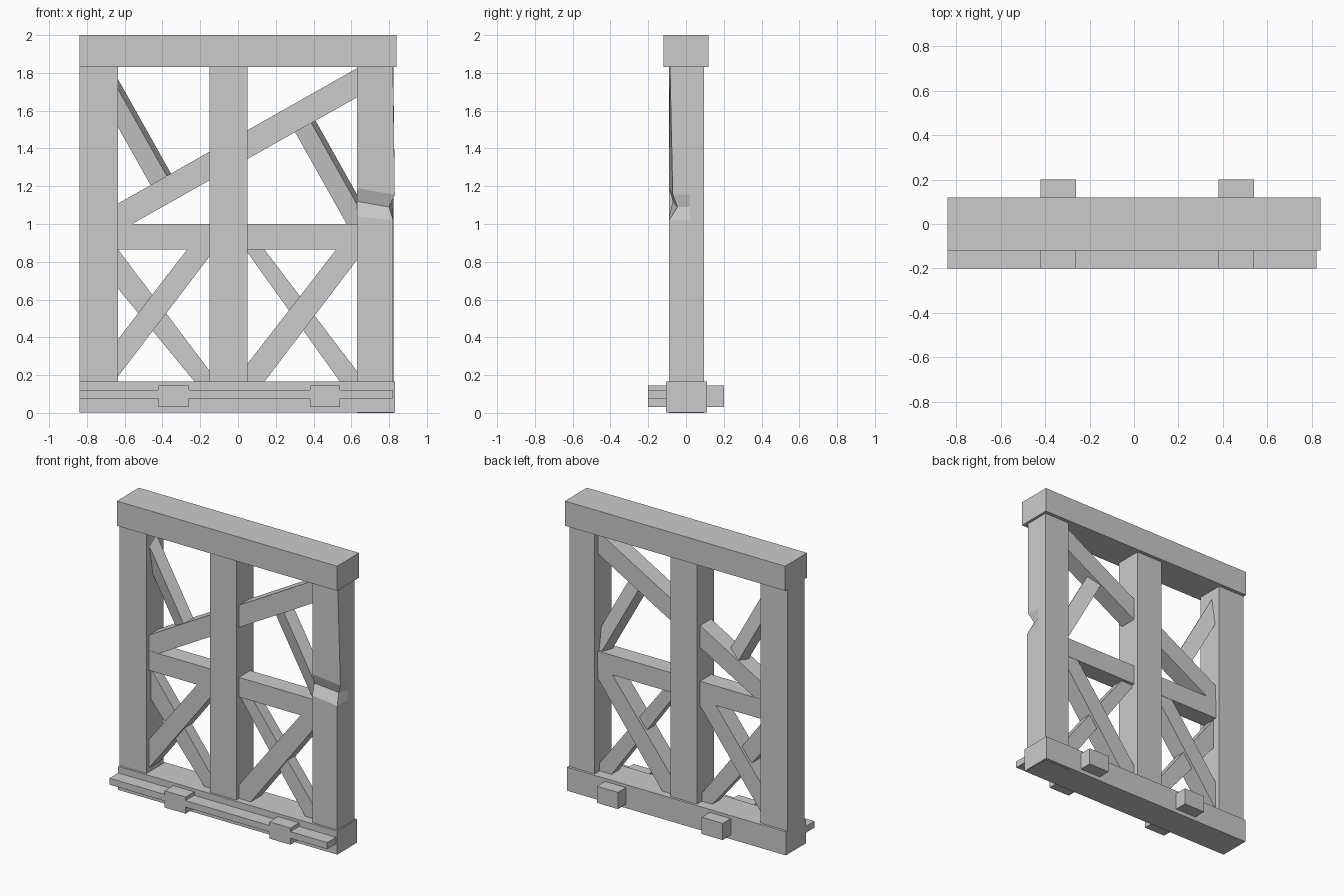
import bpy, bmesh, math
from mathutils import Vector

if "Cube" in bpy.data.objects:
    bpy.data.objects.remove(bpy.data.objects["Cube"])


def make_object(name, bm):
    bmesh.ops.recalc_face_normals(bm, faces=bm.faces)
    mesh = bpy.data.meshes.new(name)
    bm.to_mesh(mesh)
    bm.free()
    obj = bpy.data.objects.new(name, mesh)
    bpy.context.collection.objects.link(obj)
    return obj


def loft(name, rings):
    """Closed solid through rings with equal point counts."""
    bm = bmesh.new()
    loops = [[bm.verts.new(p) for p in ring] for ring in rings]
    n = len(loops[0])
    for a, b in zip(loops, loops[1:]):
        for i in range(n):
            j = (i + 1) % n
            bm.faces.new((a[i], a[j], b[j], b[i]))
    bm.faces.new(loops[0])
    bm.faces.new(loops[-1])
    return make_object(name, bm)


def prism(name, pts, y0, y1):
    """Front-view (x, z) outline extruded along y."""
    return loft(name, [[(x, y, z) for x, z in pts] for y in (y0, y1)])


def box(name, x0, x1, y0, y1, z0, z1):
    return prism(name, [(x0, z0), (x1, z0), (x1, z1), (x0, z1)], y0, y1)


def twisted_bar(name, start, end, width, thick, twist):
    """Rectangular bar in the xz plane, rolled about its own axis."""
    a, b = Vector((start[0], 0, start[1])), Vector((end[0], 0, end[1]))
    d = (b - a).normalized()
    n = Vector((-d.z, 0, d.x)) * math.cos(twist) + Vector((0, -1, 0)) * math.sin(twist)
    m = d.cross(n)
    corners = [n * (sw * width / 2) + m * (st * thick / 2)
               for sw, st in ((-1, -1), (1, -1), (1, 1), (-1, 1))]
    return loft(name, [[p + c for c in corners] for p in (a, b)])


# Top and bottom beams
box("top_beam", -0.84, 0.84, -0.12, 0.12, 1.83, 2.0)
box("bottom_beam", -0.84, 0.83, -0.105, 0.112, 0.003, 0.165)

# Front ledge and the pegs that cross the bottom beam
box("front_ledge", -0.84, 0.82, -0.2, -0.1, 0.075, 0.12)
for i, x in enumerate((-0.42, 0.38)):
    box(f"peg_{i}", x, x + 0.16, -0.2, 0.2, 0.03, 0.145)

# Plain posts
box("left_post", -0.84, -0.635, -0.09, 0.095, 0.05, 1.85)
box("middle_post", -0.15, 0.05, -0.09, 0.095, 0.05, 1.85)

# Right post with a notch chopped into its front corner
# each row: left z, right z, front-left y, front-right x, front-right y
levels = [(0.0, 0.0, -0.09, 0.82, -0.09),
          (1.04, 1.02, -0.09, 0.82, -0.09),
          (1.12, 1.09, -0.07, 0.80, -0.045),
          (1.19, 1.155, -0.09, 0.83, -0.07),
          (1.85, 1.85, -0.09, 0.82, -0.085)]
loft("right_post", [[(0.63, fl, zl), (fx, fr, zr), (0.822, 0.02, zr),
                     (0.822, 0.095, zr), (0.63, 0.095, zl)]
                    for zl, zr, fl, fx, fr in levels])

# Each bay: middle rail and crossed lower braces
for side, x0, x1 in (("left", -0.635, -0.15), ("right", 0.05, 0.63)):
    box(f"{side}_middle_rail", x0 - 0.02, x1 + 0.02, -0.062, 0.062, 0.865, 1.0)

prism("left_rising_brace", [(-0.65, 0.174), (-0.13, 0.855), (-0.13, 0.9), (-0.243, 0.9),
                            (-0.65, 0.37)], -0.06, 0.06)
prism("left_falling_brace", [(-0.65, 0.676), (-0.23, 0.165), (-0.2, 0.13), (-0.13, 0.13),
                             (-0.13, 0.195), (-0.65, 0.885)], -0.04, 0.04)
prism("right_rising_brace", [(0.03, 0.234), (0.03, 0.13), (0.113, 0.13), (0.65, 0.836),
                             (0.65, 0.9), (0.547, 0.9)], -0.06, 0.06)
prism("right_falling_brace", [(0.03, 0.877), (0.565, 0.13), (0.65, 0.13), (0.65, 0.194),
                              (0.113, 0.9), (0.03, 0.9)], -0.04, 0.04)

# Long diagonal across the upper half
prism("long_diagonal", [(-0.65, 0.95), (0.65, 1.682), (0.65, 1.836), (-0.65, 1.1)],
      -0.06, 0.06)

# Short struts, slightly rolled
roll = math.radians(19)
twisted_bar("upper_left_strut", (-0.70, 1.755), (-0.377, 1.18), 0.104, 0.08, roll)
twisted_bar("upper_right_strut", (0.322, 1.578), (0.66, 0.976), 0.104, 0.08, roll)
